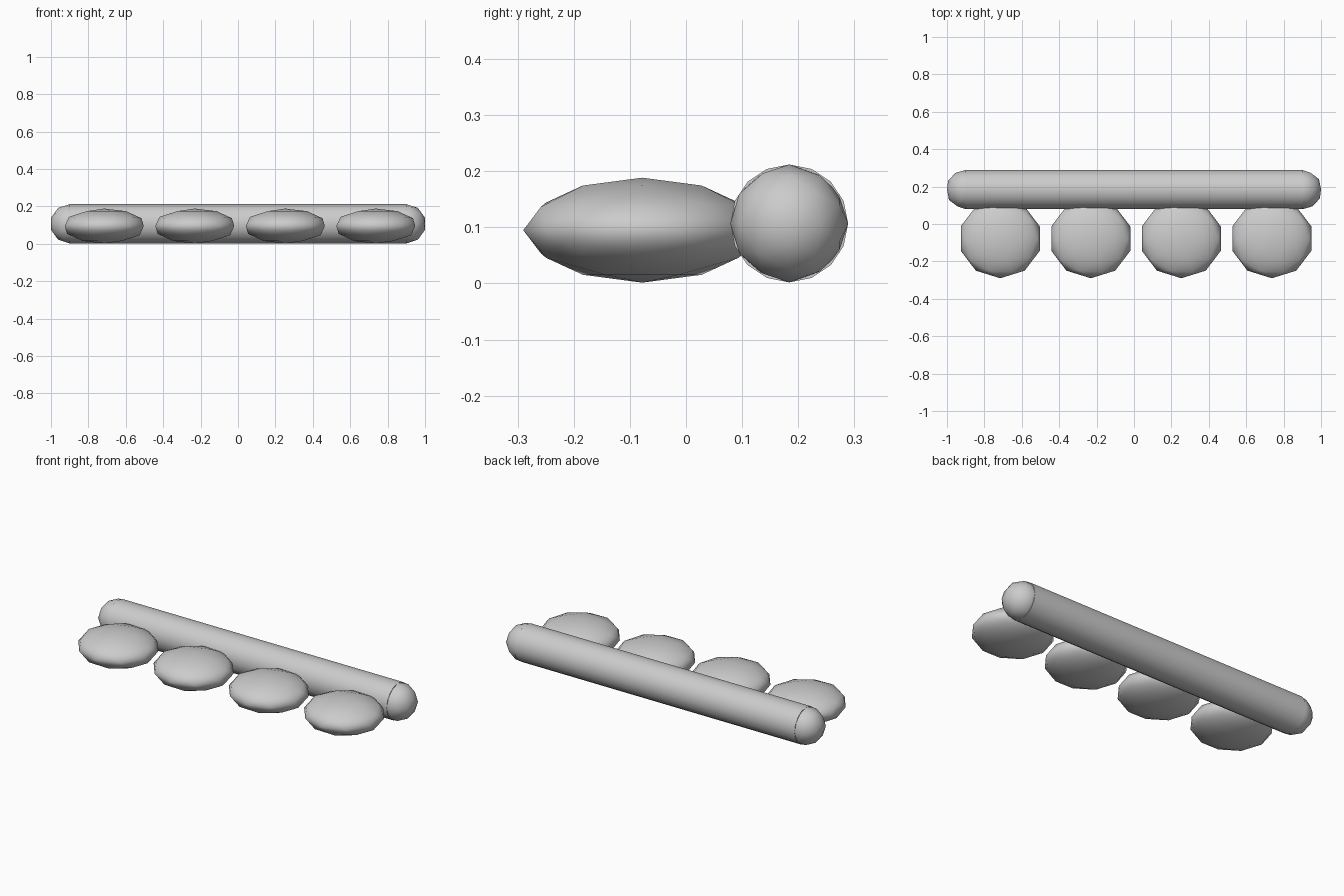
import bpy
from math import pi, radians

if "Cube" in bpy.data.objects:
    bpy.data.objects.remove(bpy.data.objects["Cube"])

ROD_R, ROD_Y, ROD_Z, ROD_END = 0.105, 0.184, 0.107, 0.90


def low_poly_ball(name, location, scale, rotation=(0, 0, 0)):
    """Smooth-shaded low-poly icosphere, stretched to the given radii."""
    bpy.ops.mesh.primitive_ico_sphere_add(
        subdivisions=2, radius=1, location=location, rotation=rotation)
    ball = bpy.context.object
    ball.name = name
    ball.scale = scale
    bpy.ops.object.shade_smooth()
    return ball


# Long horizontal rod
bpy.ops.mesh.primitive_cylinder_add(
    vertices=16, radius=ROD_R, depth=2 * ROD_END,
    location=(0, ROD_Y, ROD_Z), rotation=(0, pi / 2, 0))
bpy.context.object.name = "rod"
bpy.ops.object.shade_smooth_by_angle(angle=radians(40))

# Rounded rod ends
for side, label in ((-1, "left"), (1, "right")):
    low_poly_ball(f"rod_end_{label}", (side * ROD_END, ROD_Y, ROD_Z),
                  (ROD_R,) * 3, (pi / 2, 0, 0))

# Row of flattened pads along the front
for i in range(4):
    low_poly_ball(f"pad_{i + 1}", (-0.715 + 0.484 * i, -0.078, 0.095),
                  (0.222, 0.212, 0.0935))
